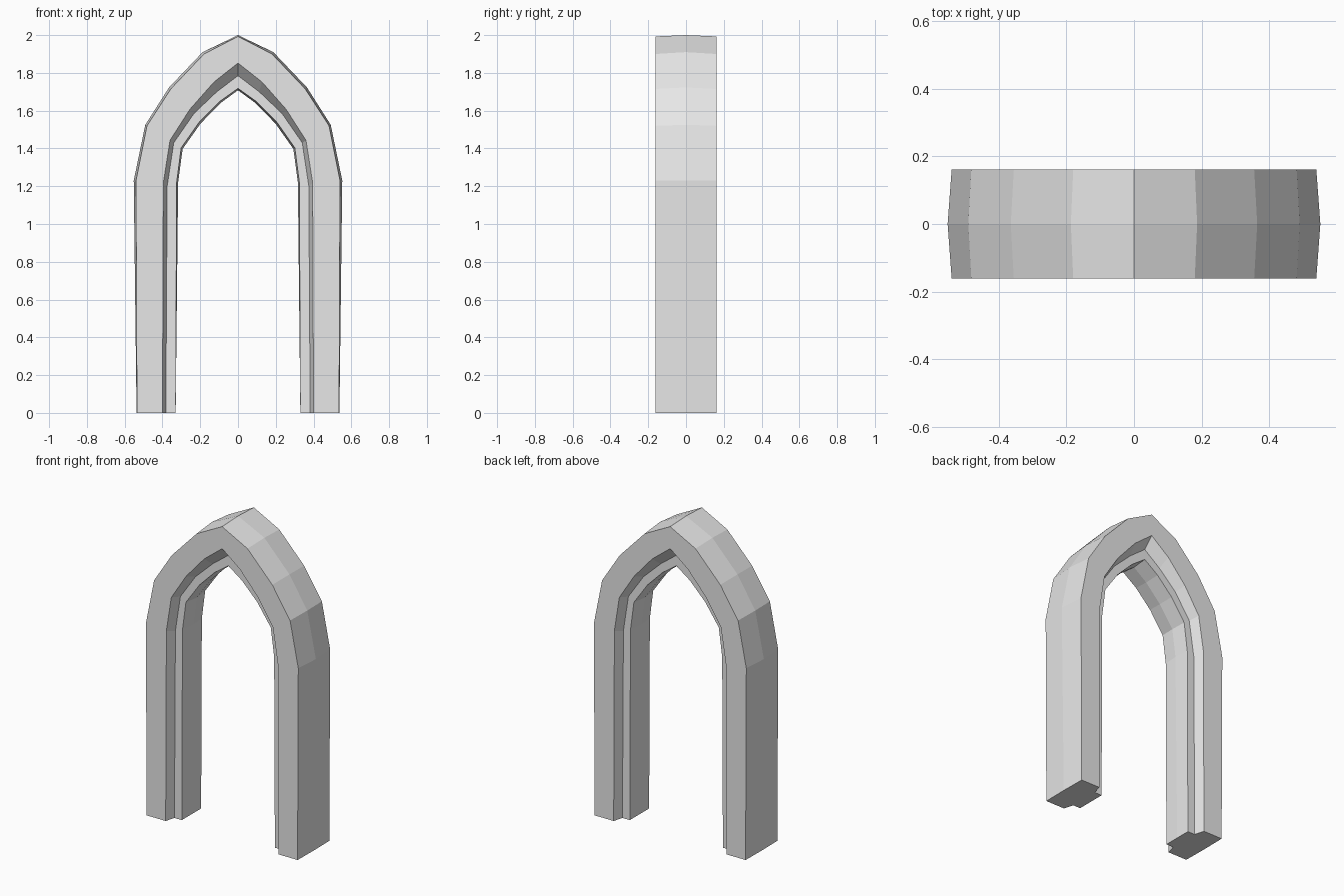
import bpy, bmesh

cube = bpy.data.objects.get("Cube")
if cube:
    bpy.data.objects.remove(cube, do_unlink=True)

stone = bpy.data.materials.new("pale_grey_stone")
stone.use_nodes = True
colour = (0.8, 0.8, 0.8, 1)
stone.diffuse_color = colour
stone.node_tree.nodes["Principled BSDF"].inputs["Base Color"].default_value = colour

# Half-arch rails (x, z), from the foot up to the pointed crown
outer_mid = [(.537, 0), (.552, 1.23), (.491, 1.525), (.365, 1.723), (.187, 1.91), (0, 2)]
outer_edge = [(.535, 0), (.54, 1.23), (.482, 1.52), (.356, 1.715), (.18, 1.9), (0, 1.993)]
step_front = [(.4, 0), (.395, 1.22), (.36, 1.443), (.255, 1.607), (.127, 1.752), (0, 1.852)]
step_back = [(.382, 0), (.375, 1.2), (.34, 1.43), (.233, 1.585), (.112, 1.7), (0, 1.785)]
inner_edge = [(.33, 0), (.325, 1.22), (.301, 1.403), (.205, 1.54), (.098, 1.648), (0, 1.718)]
inner_mid = [(.33, 0), (.317, 1.22), (.293, 1.398), (.198, 1.532), (.093, 1.64), (0, 1.708)]

# Moulding section: each rail with its depth, going once around
FACE, REBATE = .161, .098
front = [(outer_edge, -FACE), (step_front, -FACE), (step_back, -REBATE), (inner_edge, -REBATE)]
back = [(rail, -y) for rail, y in reversed(front)]
section = [(outer_mid, 0)] + front + [(inner_mid, 0)] + back

# Sweep the section along the left half, cap the foot, leave the crown open
bm = bmesh.new()
rings = [[bm.verts.new((rail[i][0], y, rail[i][1])) for rail, y in section]
         for i in range(len(outer_mid))]
n = len(section)
for low, high in zip(rings, rings[1:]):
    for j in range(n):
        k = (j + 1) % n
        bm.faces.new((low[j], low[k], high[k], high[j]))
bm.faces.new(rings[0])

# Mirror to the right half and weld at the crown
copy = bmesh.ops.duplicate(bm, geom=bm.verts[:] + bm.edges[:] + bm.faces[:])["geom"]
for v in copy:
    if isinstance(v, bmesh.types.BMVert):
        v.co.x *= -1
bmesh.ops.remove_doubles(bm, verts=bm.verts[:], dist=.0005)
bmesh.ops.recalc_face_normals(bm, faces=bm.faces[:])

mesh = bpy.data.meshes.new("pointed_arch")
bm.to_mesh(mesh)
bm.free()
mesh.materials.append(stone)
arch = bpy.data.objects.new("pointed_arch", mesh)
bpy.context.collection.objects.link(arch)
